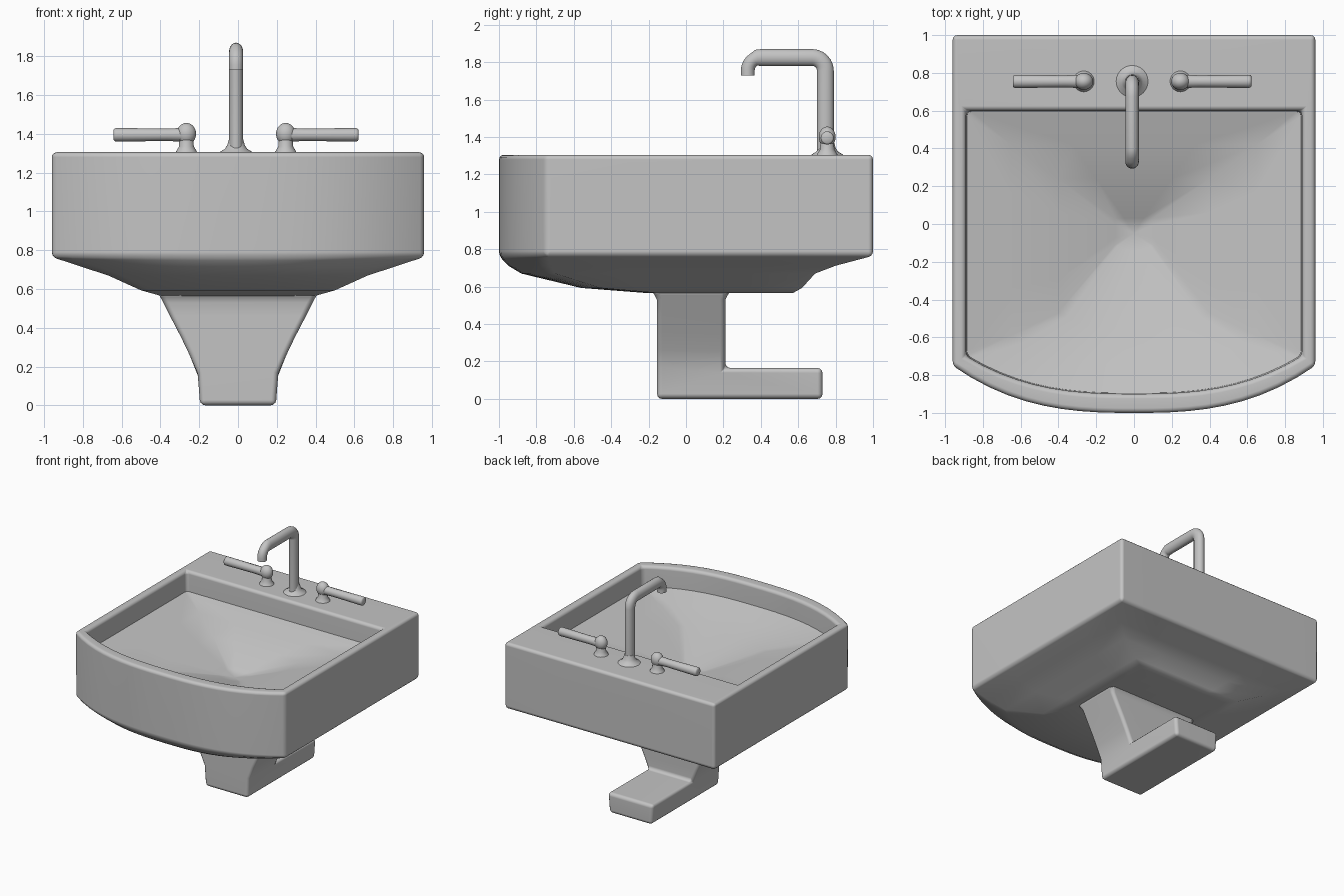
import bpy, bmesh, math
from mathutils import Vector

if "Cube" in bpy.data.objects:
    bpy.data.objects.remove(bpy.data.objects["Cube"])

GREY = (0.55, 0.55, 0.55, 1)
ceramic = bpy.data.materials.new("grey_ceramic")
ceramic.use_nodes = True
ceramic.diffuse_color = GREY
ceramic.node_tree.nodes["Principled BSDF"].inputs["Base Color"].default_value = GREY

MID_X = -0.01      # centre line of the taps
TAP_Y = 0.755
DECK_Z = 1.305


def finish(bm, name, angle=60, weighted=True):
    """Turn a bmesh into a smooth shaded object."""
    bmesh.ops.recalc_face_normals(bm, faces=bm.faces)
    mesh = bpy.data.meshes.new(name)
    bm.to_mesh(mesh)
    bm.free()
    obj = bpy.data.objects.new(name, mesh)
    bpy.context.collection.objects.link(obj)
    mesh.materials.append(ceramic)
    bpy.ops.object.select_all(action='DESELECT')
    obj.select_set(True)
    bpy.context.view_layer.objects.active = obj
    bpy.ops.object.shade_smooth_by_angle(angle=math.radians(angle))
    if weighted:
        obj.modifiers.new("even_normals", 'WEIGHTED_NORMAL').keep_sharp = True
    return obj


def loft(bm, rings):
    """Bridge closed rings of points; returns the vertex rings."""
    loops = [[bm.verts.new(p) for p in ring] for ring in rings]
    for a, b in zip(loops, loops[1:]):
        for i in range(len(a)):
            j = (i + 1) % len(a)
            bm.faces.new((a[i], a[j], b[j], b[i]))
    return loops


def round_edges(bm, width, limit, rule=lambda e: True):
    bmesh.ops.recalc_face_normals(bm, faces=bm.faces)
    sharp = [e for e in bm.edges if len(e.link_faces) == 2
             and e.calc_face_angle() > math.radians(limit) and rule(e)]
    bmesh.ops.bevel(bm, geom=sharp, offset=width, offset_type='OFFSET',
                    segments=3, profile=0.5, affect='EDGES', clamp_overlap=True)


def outline(w, back, side, front, z, n=4, arc=20):
    """Basin plan: straight back and sides, bowed front."""
    pts = [(w - 2 * w * i / n, back, z) for i in range(n)]
    pts += [(-w, back + (side - back) * i / n, z) for i in range(n)]
    for i in range(arc):
        t = -1 + 2 * i / arc
        pts.append((w * t, front + (side - front) * abs(t) ** 2.7, z))
    pts += [(w, side + (back - side) * i / n, z) for i in range(n)]
    return pts


# Basin: underside, outer wall, rim and bowl in one skin
bm = bmesh.new()
rings = loft(bm, [outline(*r) for r in (
    (0.40, 0.57, -0.14, -0.20, 0.565),
    (0.50, 0.62, -0.46, -0.56, 0.593),
    (0.67, 0.69, -0.70, -0.88, 0.67),
    (0.80, 0.80, -0.73, -0.95, 0.712),
    (0.96, 1.00, -0.75, -1.00, 0.765),
    (0.96, 1.00, -0.75, -1.00, DECK_Z),
    (0.89, 0.60, -0.70, -0.90, DECK_Z),
    (0.885, 0.595, -0.695, -0.895, 1.14),
    (0.65, 0.42, -0.59, -0.74, 1.09),
    (0.40, 0.24, -0.47, -0.56, 1.03),
    (0.10, 0.03, -0.11, -0.14, 0.925))])
bm.faces.new(rings[0])
drain = bm.verts.new((0, -0.05, 0.91))
last = rings[-1]
for a, b in zip(last, last[1:] + last[:1]):
    bm.faces.new((a, b, drain))
round_edges(bm, 0.025, 35, lambda e: all(v.co.z > 0.74 for v in e.verts)
            and any(v.co.z > 1.2 or abs(v.co.z - 0.765) < 0.01 for v in e.verts))
finish(bm, "basin")

# Pedestal: flared column with a foot running to the back
bm = bmesh.new()
column = [(0.195, 0, 0), (0.208, 0.165, 0), (0.25, 0.26, 0), (0.293, 0.35, 0),
          (0.345, 0.45, 0), (0.385, 0.53, 0), (0.40, 0.555, 0.012),
          (0.41, 0.58, 0.035)]
Y0, Y1 = -0.155, 0.21
rings = loft(bm, [[(-w, Y0 - f, z), (w, Y0 - f, z), (w, Y1 + f, z), (-w, Y1 + f, z)]
                  for w, z, f in column])
bm.faces.new(rings[0])
bm.faces.new(rings[-1])
heel = next(f for f in bm.faces
            if all(abs(v.co.y - Y1) < 0.001 and v.co.z < 0.2 for v in f.verts))
new = bmesh.ops.extrude_face_region(bm, geom=[heel])["geom"]
bmesh.ops.delete(bm, geom=[heel], context='FACES_ONLY')
bmesh.ops.translate(bm, vec=(0, 0.52, 0),
                    verts=[v for v in new if isinstance(v, bmesh.types.BMVert)])
round_edges(bm, 0.028, 50)
finish(bm, "pedestal")


def lathe(name, x, profile, sides=24):
    """Spin (radius, height) pairs about a vertical axis at the tap line."""
    bm = bmesh.new()
    rings = loft(bm, [[(x + r * math.cos(math.tau * i / sides),
                        TAP_Y + r * math.sin(math.tau * i / sides), z)
                       for i in range(sides)] for r, z in profile])
    bm.faces.new(rings[0])
    bm.faces.new(rings[-1])
    return finish(bm, name, weighted=False)


# Spout: pipe swept along a bent path of (y, z) points
def bend(cy, cz, r, start):
    return [(cy + r * math.cos(math.radians(start + a)),
             cz + r * math.sin(math.radians(start + a))) for a in range(0, 91, 15)]


path = [(0.745, 1.30)] + bend(0.675, 1.755, 0.07, 0) + bend(0.40, 1.755, 0.07, 90)
path.append((0.33, 1.73))
bm = bmesh.new()
sections = []
for i, (y, z) in enumerate(path):
    a, b = path[max(i - 1, 0)], path[min(i + 1, len(path) - 1)]
    along = Vector((0, b[0] - a[0], b[1] - a[1])).normalized()
    if i in (0, len(path) - 1):
        along = Vector((0, 0, 1 if i == 0 else -1))
    across = along.cross(Vector((1, 0, 0)))
    size = 0.045 if i < 10 else 0.037
    ring = []
    for k in range(20):
        t = math.tau * k / 20
        ring.append(Vector((MID_X + 0.036 * math.cos(t), y, z))
                    + across * size * math.sin(t))
    sections.append(ring)
rings = loft(bm, sections)
bm.faces.new(rings[0])
bm.faces.new(rings[-1])
finish(bm, "spout", weighted=False)
lathe("spout_base", MID_X, [(0.09, 1.30), (0.08, 1.309), (0.058, 1.322),
                            (0.045, 1.342), (0.036, 1.375)])

# Tap handles: flared stem, ball and outward lever, on both sides
for side, label in ((1, "left"), (-1, "right")):
    x = MID_X + side * 0.256
    lathe(label + "_tap_stem", x, [(0.058, 1.30), (0.050, 1.315),
                                   (0.038, 1.335), (0.036, 1.39)])
    bm = bmesh.new()
    bmesh.ops.create_uvsphere(bm, u_segments=24, v_segments=14, radius=0.05)
    bmesh.ops.scale(bm, vec=(1, 0.9, 1.12), verts=bm.verts)
    bmesh.ops.translate(bm, vec=(x, TAP_Y, 1.40), verts=bm.verts)
    finish(bm, label + "_tap_ball", weighted=False)
    bm = bmesh.new()
    rings = loft(bm, [[(x + side * d, TAP_Y + r * math.cos(math.tau * k / 20),
                        1.395 + r * math.sin(math.tau * k / 20)) for k in range(20)]
                      for d, r in ((0, 0.036), (0.10, 0.032), (0.36, 0.035),
                                   (0.37, 0.033), (0.375, 0.027))])
    bm.faces.new(rings[0])
    bm.faces.new(rings[-1])
    finish(bm, label + "_tap_lever", weighted=False)
